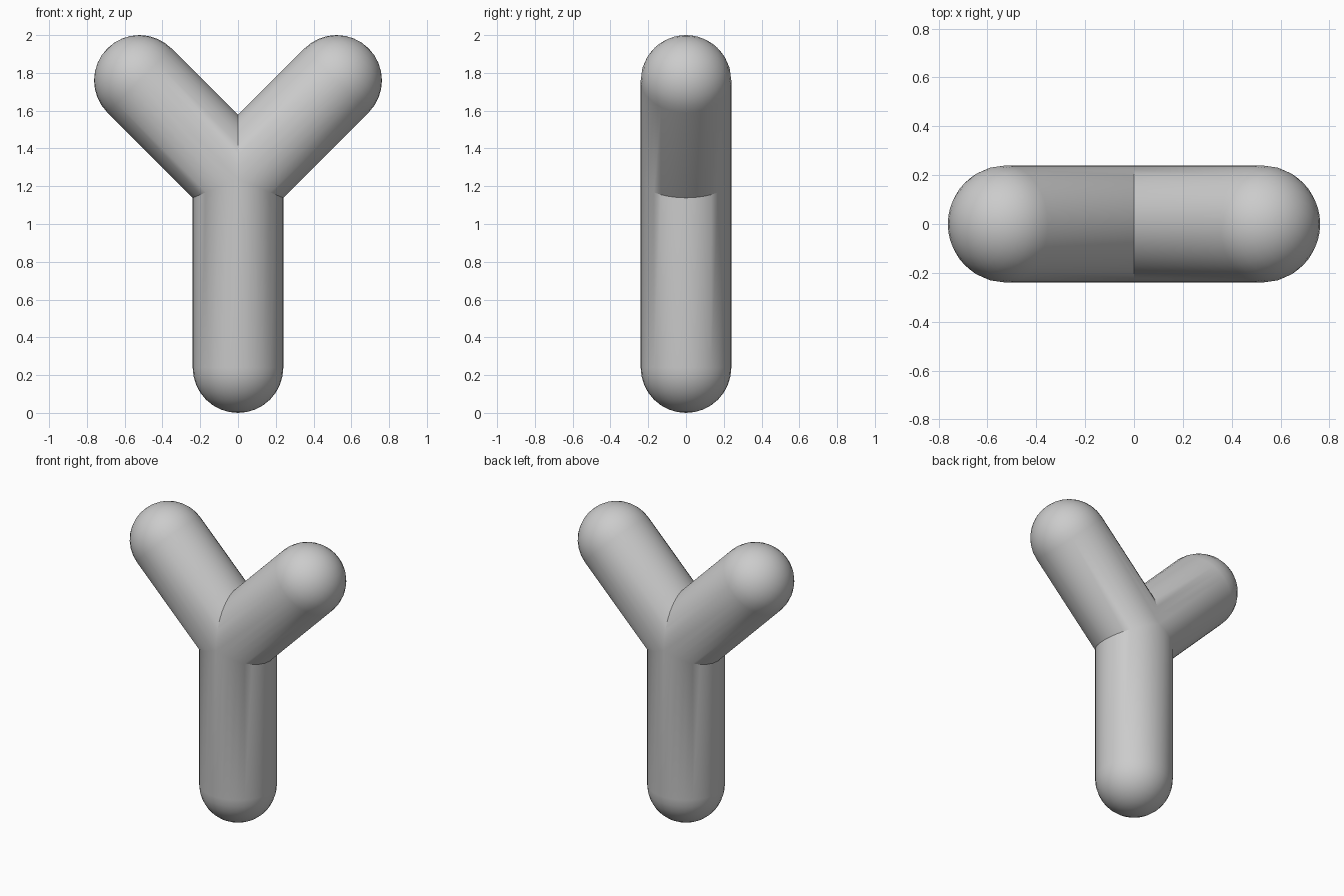
import bpy, bmesh
from math import sin, cos, pi, sqrt
from mathutils import Vector

if "Cube" in bpy.data.objects:
    bpy.data.objects.remove(bpy.data.objects["Cube"])

R = 0.24                       # tube radius
SIDES, CAP_RINGS = 32, 8
JOINT = Vector((0, 0, 1.238))  # where the three axes meet
s = sqrt(0.5)
# limb direction and distance from the joint to its cap centre
LIMBS = [(Vector((0, 0, -1)), 1.238 - R),
         (Vector((s, 0, s)), 0.522 / s),
         (Vector((-s, 0, s)), 0.522 / s)]
Y = Vector((0, 1, 0))

bm = bmesh.new()


def bridge(a, b):
    for i in range(SIDES):
        j = (i + 1) % SIDES
        bm.faces.new((a[i], a[j], b[j], b[i]))


def add_limb(d, length, others):
    side = Y.cross(d)
    offs = [R * (cos(2 * pi * i / SIDES) * side + sin(2 * pi * i / SIDES) * Y)
            for i in range(SIDES)]
    # mitred ring at the joint
    prev = [bm.verts.new(JOINT + o + d * max(o.dot(e) / (1 - d.dot(e)) for e in others))
            for o in offs]
    # straight tube, then rounded end
    for k in range(CAP_RINGS):
        a = k * pi / 2 / CAP_RINGS
        ring = [bm.verts.new(JOINT + o * cos(a) + d * (length + R * sin(a))) for o in offs]
        bridge(prev, ring)
        prev = ring
    tip = bm.verts.new(JOINT + d * (length + R))
    for i in range(SIDES):
        bm.faces.new((prev[i], prev[(i + 1) % SIDES], tip))


for d, length in LIMBS:
    add_limb(d, length, [e for e, _ in LIMBS if e is not d])

# weld the mitres into one closed skin
bmesh.ops.remove_doubles(bm, verts=bm.verts, dist=0.0005)
bmesh.ops.recalc_face_normals(bm, faces=bm.faces)

mesh = bpy.data.meshes.new("forked_tube")
bm.to_mesh(mesh)
bm.free()
obj = bpy.data.objects.new("forked_tube", mesh)
bpy.context.collection.objects.link(obj)
bpy.context.view_layer.objects.active = obj
obj.select_set(True)
bpy.ops.object.shade_smooth_by_angle(angle=pi / 6)
